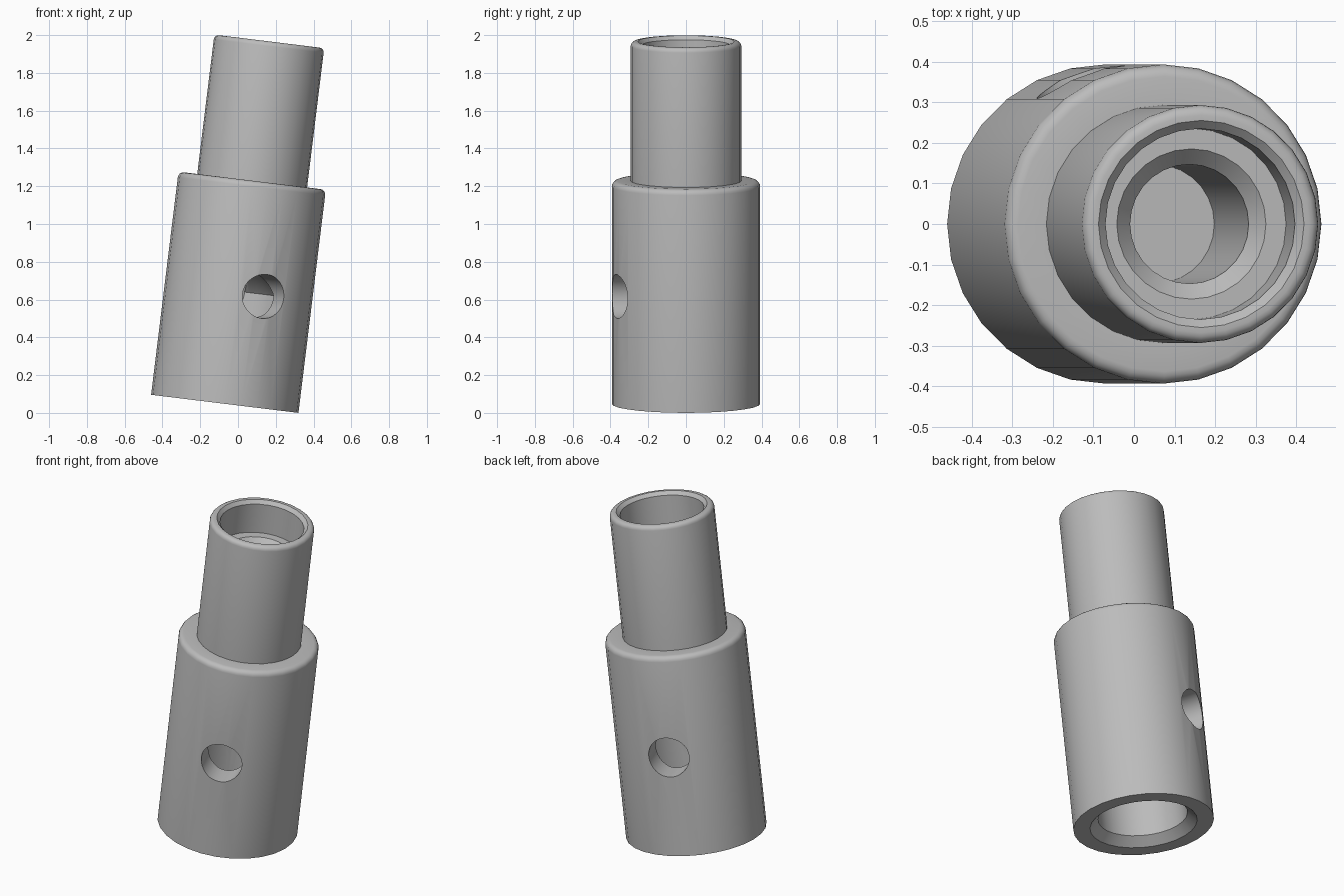
import bpy, bmesh
from math import radians, sin, cos, pi
from mathutils import Matrix, Vector

cube = bpy.data.objects.get("Cube")
if cube:
    bpy.data.objects.remove(cube, do_unlink=True)

SIDES = 28
TILT = Matrix.Translation((-0.07, 0, 0.048)) @ Matrix.Rotation(radians(7), 4, 'Y')

grey = bpy.data.materials.new("plain_grey")
grey.use_nodes = True
colour = (0.5, 0.5, 0.5, 1)
grey.diffuse_color = colour
grey.node_tree.nodes["Principled BSDF"].inputs["Base Color"].default_value = colour


def add_object(name, bm):
    mesh = bpy.data.meshes.new(name)
    bmesh.ops.recalc_face_normals(bm, faces=bm.faces[:])
    bm.to_mesh(mesh)
    bm.free()
    obj = bpy.data.objects.new(name, mesh)
    obj.matrix_world = TILT
    mesh.materials.append(grey)
    bpy.context.collection.objects.link(obj)
    return obj


def fillet(radius, top, size, steps=4):
    """Rounded outer corner as (radius, height) points, going upward."""
    return [(radius - size + size * cos(a), top - size + size * sin(a))
            for a in (pi / 2 * i / steps for i in range(steps + 1))]


def lathe(name, profile):
    bm = bmesh.new()
    verts = [bm.verts.new((r, 0, z)) for r, z in profile]
    edges = [bm.edges.new(pair) for pair in zip(verts, verts[1:])]
    bmesh.ops.spin(bm, geom=verts + edges, axis=(0, 0, 1), cent=(0, 0, 0),
                   angle=2 * pi, steps=SIDES, use_merge=False)
    bmesh.ops.remove_doubles(bm, verts=bm.verts[:], dist=0.0005)
    return add_object(name, bm)


# Stepped sleeve: lower socket with conical end, collar, spigot, upper cup and blind hole
LENGTH = 1.933
profile = [(0, 0.85), (0.25, 0.60), (0.25, 0.05), (0.30, 0), (0.393, 0)]
profile += fillet(0.393, 1.19, 0.03)
profile += [(0.293, 1.19)]
profile += fillet(0.293, LENGTH, 0.025)
profile += [(0.255, LENGTH), (0.235, LENGTH - 0.02), (0.235, LENGTH - 0.2),
            (0.185, LENGTH - 0.2), (0.147, LENGTH - 0.24), (0.147, 1.0), (0, 1.0)]
sleeve = lathe("stepped_sleeve", profile)

# Cross pin hole through both walls
bm = bmesh.new()
direction = Vector((sin(radians(20.7)), -cos(radians(20.7)), 0))
turn = direction.to_track_quat('Z', 'Y').to_matrix().to_4x4()
bmesh.ops.create_cone(bm, cap_ends=True, segments=32, radius1=0.117, radius2=0.117,
                      depth=1.2, matrix=Matrix.Translation((0, 0, 0.59)) @ turn)
cutter = add_object("pin_hole_cutter", bm)
cutter.hide_render = True

cut = sleeve.modifiers.new("pin_hole", 'BOOLEAN')
cut.operation = 'DIFFERENCE'
cut.solver = 'EXACT'
cut.object = cutter

bpy.ops.object.select_all(action='DESELECT')
sleeve.select_set(True)
bpy.context.view_layer.objects.active = sleeve
bpy.ops.object.modifier_apply(modifier=cut.name)
bpy.data.objects.remove(cutter, do_unlink=True)
bpy.ops.object.shade_smooth_by_angle(angle=radians(30))
